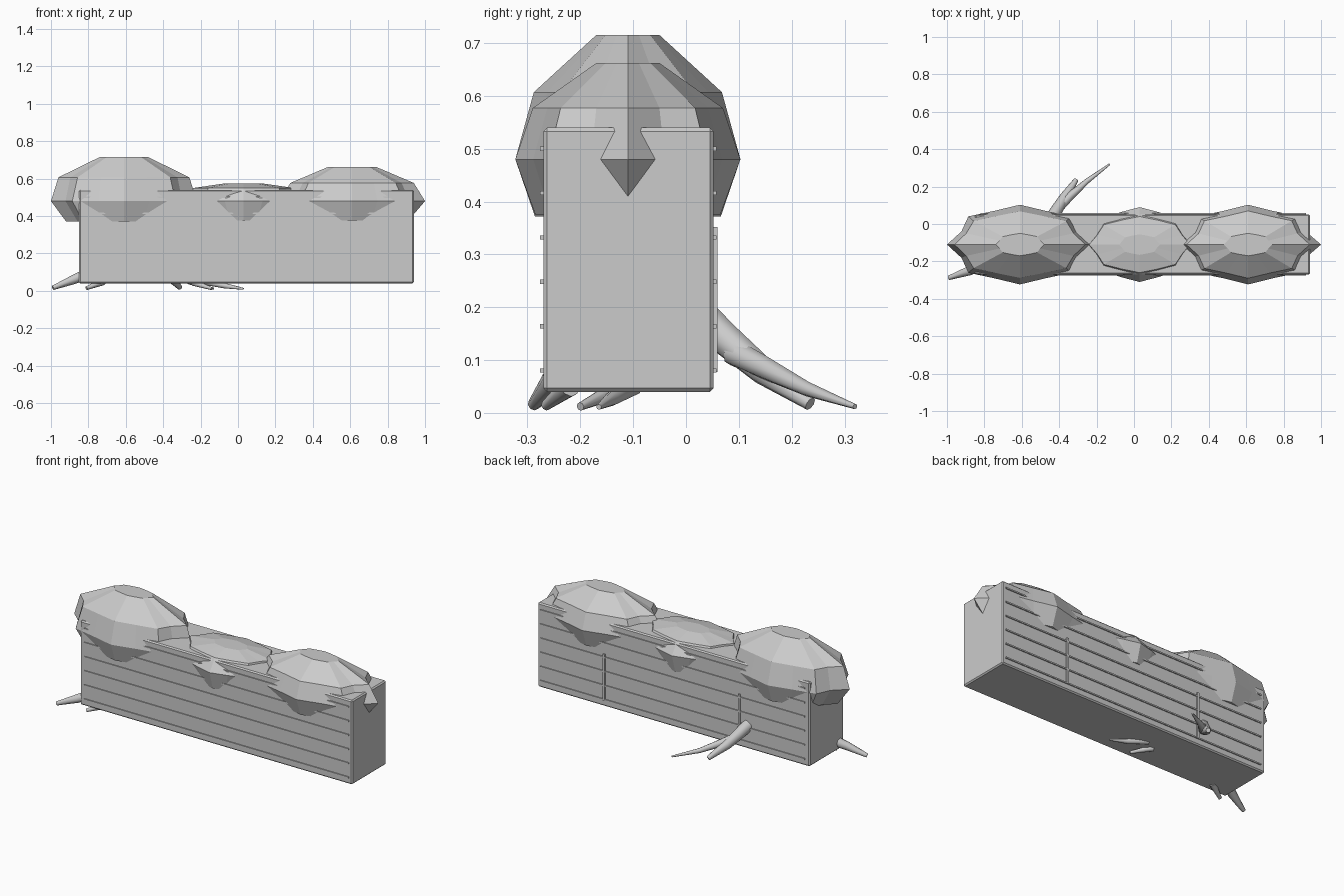
import bpy, bmesh
from math import cos, sin, pi

if "Cube" in bpy.data.objects:
    bpy.data.objects.remove(bpy.data.objects["Cube"])


def box(name, lo, hi, bevel=0.0):
    bpy.ops.mesh.primitive_cube_add(size=1, location=[(a + b) / 2 for a, b in zip(lo, hi)])
    ob = bpy.context.object
    ob.name = name
    ob.scale = [b - a for a, b in zip(lo, hi)]
    bpy.ops.object.transform_apply(location=False, rotation=False, scale=True)
    if bevel:
        m = ob.modifiers.new("bevel", 'BEVEL')
        m.width, m.segments = bevel, 1
    return ob


def moss(name, cx, rings, segs=16, cy=-0.11):
    """Scalloped dome; rings are (z, radius x, radius y, notch depth), top first."""
    bm = bmesh.new()
    loops = []
    for z, rx, ry, notch in rings:
        loop = []
        for i in range(segs):
            a = 2 * pi * i / segs
            # notches are deep at the two ends and shallow along the sides
            k = 1 - (i % 2) * notch * (0.35 + 0.65 * abs(cos(a)))
            loop.append(bm.verts.new((cx + rx * k * cos(a), cy + ry * k * sin(a), z)))
        loops.append(loop)
    for hi, lo in zip(loops, loops[1:]):
        for i in range(segs):
            j = (i + 1) % segs
            bm.faces.new((hi[i], lo[i], lo[j], hi[j]))
    bm.faces.new(loops[0])
    bm.faces.new(loops[-1][::-1])
    bmesh.ops.recalc_face_normals(bm, faces=bm.faces)
    me = bpy.data.meshes.new(name)
    bm.to_mesh(me)
    bm.free()
    ob = bpy.data.objects.new(name, me)
    bpy.context.collection.objects.link(ob)


def root(name, points):
    """Tapered root; points are (x, y, z, radius)."""
    cu = bpy.data.curves.new(name, 'CURVE')
    cu.dimensions = '3D'
    cu.bevel_depth, cu.bevel_resolution, cu.use_fill_caps = 1.0, 2, True
    sp = cu.splines.new('POLY')
    sp.points.add(len(points) - 1)
    for p, (x, y, z, r) in zip(sp.points, points):
        p.co, p.radius = (x, y, z, 1), r
    bpy.context.collection.objects.link(bpy.data.objects.new(name, cu))


# log body
box("wall_block", (-0.85, -0.27, 0.04), (0.94, 0.052, 0.54), 0.007)

# thin horizontal seams, front and back
for i in range(6):
    z = 0.08 + i * 0.084
    for side, y in (("front", -0.27), ("back", 0.052)):
        box(f"{side}_seam_{i}", (-0.82, y - 0.006, z - 0.004), (0.92, y + 0.006, z + 0.004))

# vertical seams on the back
for i, x in enumerate((-0.39, 0.50)):
    box(f"back_upright_seam_{i}", (x - 0.006, 0.045, 0.077), (x + 0.006, 0.060, 0.352))

# moss mounds draped over the top
moss("moss_left", -0.61, [(0.715, 0.13, 0.06, 0.1), (0.607, 0.35, 0.178, 0.12),
                          (0.48, 0.39, 0.213, 0.14), (0.372, 0.31, 0.176, 0.14)])
moss("moss_right", 0.61, [(0.662, 0.13, 0.06, 0.1), (0.577, 0.33, 0.18, 0.14),
                          (0.48, 0.39, 0.213, 0.15), (0.375, 0.30, 0.175, 0.16)])
moss("moss_middle", 0.03, [(0.573, 0.11, 0.055, 0.1), (0.55, 0.27, 0.15, 0.1),
                           (0.48, 0.28, 0.20, 0.1), (0.375, 0.20, 0.17, 0.1)])

# roots: back fork, left fork, under fork
root("back_root_thick", [(-0.44, 0.03, 0.18, 0.036), (-0.41, 0.08, 0.135, 0.032),
                         (-0.37, 0.145, 0.08, 0.027), (-0.31, 0.235, 0.017, 0.013)])
root("back_root_thin", [(-0.40, 0.09, 0.115, 0.026), (-0.34, 0.15, 0.085, 0.022),
                        (-0.25, 0.23, 0.045, 0.014), (-0.13, 0.32, 0.012, 0.005)])
root("left_root_thick", [(-0.82, -0.22, 0.085, 0.03), (-0.88, -0.25, 0.06, 0.025),
                         (-0.99, -0.288, 0.016, 0.012)])
root("left_root_thin", [(-0.72, -0.22, 0.05, 0.02), (-0.81, -0.265, 0.014, 0.010)])
root("under_root_long", [(-0.18, -0.10, 0.05, 0.018), (-0.07, -0.14, 0.027, 0.014),
                         (0.03, -0.165, 0.011, 0.005)])
root("under_root_short", [(-0.24, -0.13, 0.045, 0.018), (-0.14, -0.20, 0.012, 0.008)])
